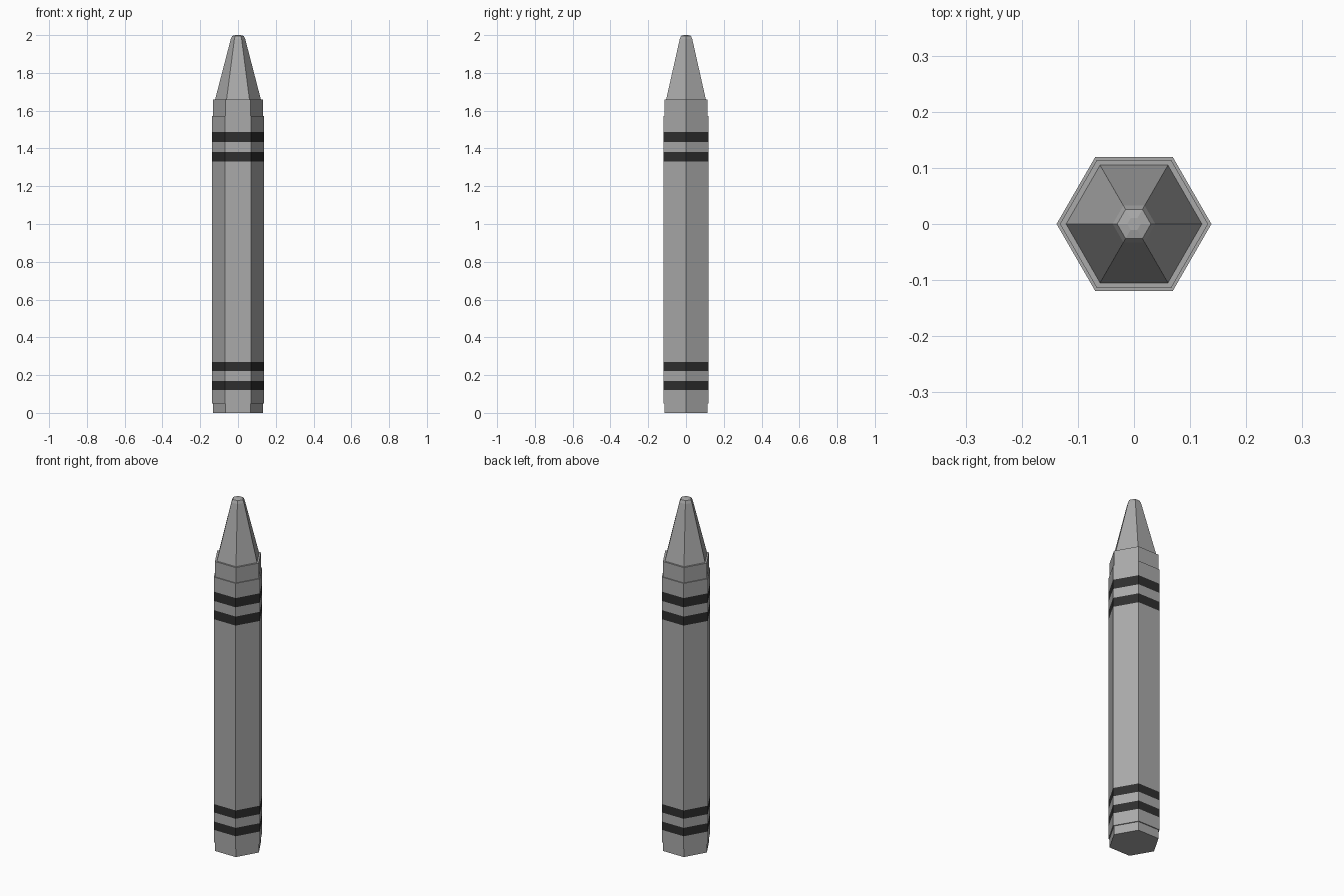
import bpy, bmesh
from math import cos, sin, pi

cube = bpy.data.objects.get("Cube")
if cube:
    bpy.data.objects.remove(cube)

SIDES = 6


def material(name, value):
    mat = bpy.data.materials.new(name)
    mat.use_nodes = True
    colour = (value, value, value, 1)
    mat.diffuse_color = colour
    mat.node_tree.nodes["Principled BSDF"].inputs["Base Color"].default_value = colour
    return mat


grey = material("wax_grey", 0.4)
black = material("band_black", 0.028)


def hex_lathe(name, profile, bands=()):
    """Stack hexagonal rings of (radius, height), cap both ends, paint bands."""
    bm = bmesh.new()
    rings = [[bm.verts.new((r * cos(2 * pi * i / SIDES), r * sin(2 * pi * i / SIDES), z))
              for i in range(SIDES)] for r, z in profile]
    for low, high in zip(rings, rings[1:]):
        for i in range(SIDES):
            j = (i + 1) % SIDES
            bm.faces.new((low[i], low[j], high[j], high[i]))
    bm.faces.new(rings[0][::-1])
    bm.faces.new(rings[-1])
    bm.normal_update()
    for face in bm.faces:
        z = face.calc_center_median().z
        upright = abs(face.normal.z) < 0.5
        face.material_index = int(upright and any(a < z < b for a, b in bands))
    mesh = bpy.data.meshes.new(name)
    bm.to_mesh(mesh)
    bm.free()
    mesh.materials.append(grey)
    if bands:
        mesh.materials.append(black)
    obj = bpy.data.objects.new(name, mesh)
    bpy.context.collection.objects.link(obj)
    return obj


# Wax core with its tapered, blunted tip
hex_lathe("wax_core", [(0.132, 0), (0.132, 1.66), (0.121, 1.66), (0.038, 1.98),
                       (0.030, 1.996), (0.012, 2.0)])

# Paper wrapper, with two pairs of dark bands cut into it
bands = [(0.122, 0.17), (0.222, 0.27), (1.33, 1.382), (1.435, 1.488)]
heights = [0.05] + [z for band in bands for z in band] + [1.572]
hex_lathe("paper_wrapper", [(0.138, z) for z in heights], bands)
